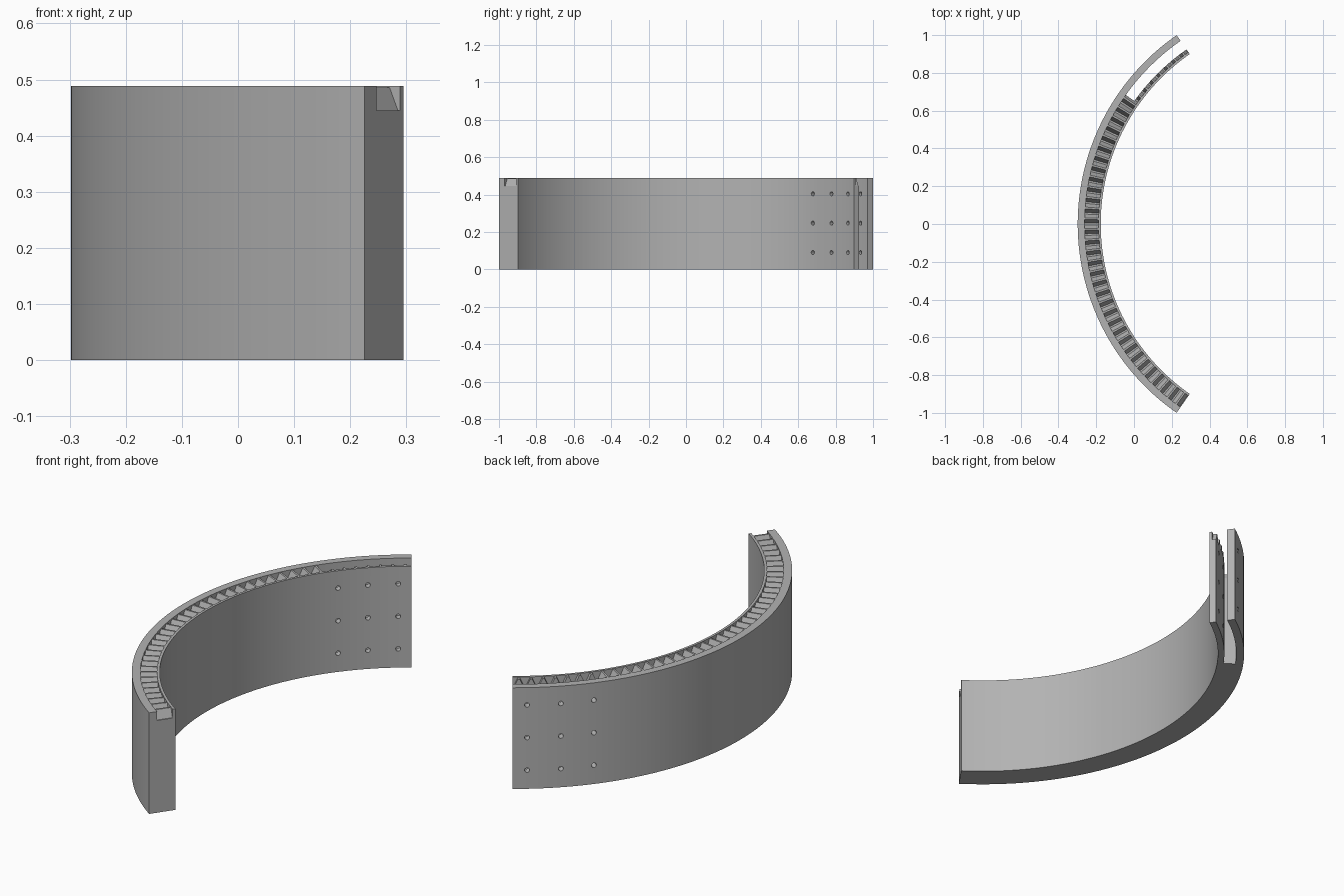
import bpy, bmesh
from math import radians, cos, sin
from mathutils import Matrix, Vector

if "Cube" in bpy.data.objects:
    bpy.data.objects.remove(bpy.data.objects["Cube"])

CX = 0.918                       # centre of the arc
R_OUT, R_IN = 1.216, 1.094       # outer and inner faces
G_OUT, G_IN = 1.179, 1.106       # toothed channel
HALF, HEIGHT = 55.3, 0.488
VALLEY, TIP = 0.445, 0.486
TEETH = 40


def place(r, deg, z):
    a = radians(deg)
    return (CX - r * cos(a), r * sin(a), z)


def sweep(name, sections):
    """Closed solid from a list of (angle, [(radius, height), ...])."""
    bm = bmesh.new()
    rings = [[bm.verts.new(place(r, a, z)) for r, z in prof] for a, prof in sections]
    n = len(rings[0])
    for p, q in zip(rings, rings[1:]):
        for i in range(n):
            j = (i + 1) % n
            bm.faces.new((p[i], p[j], q[j], q[i]))
    bm.faces.new(rings[0])
    bm.faces.new(rings[-1])
    bmesh.ops.recalc_face_normals(bm, faces=bm.faces)
    return finish(name, bm)


def finish(name, bm):
    me = bpy.data.meshes.new(name)
    bm.to_mesh(me)
    bm.free()
    ob = bpy.data.objects.new(name, me)
    bpy.context.collection.objects.link(ob)
    return ob


def cut(target, cutter):
    cutter.hide_render = True
    mod = target.modifiers.new("cut", 'BOOLEAN')
    mod.operation, mod.solver, mod.object = 'DIFFERENCE', 'EXACT', cutter
    bpy.context.view_layer.objects.active = target
    bpy.ops.object.modifier_apply(modifier=mod.name)
    bpy.data.objects.remove(cutter)


# Curved body with a toothed channel along its top
def body_profile(z):
    return [(R_OUT, 0), (R_OUT, HEIGHT), (G_OUT, HEIGHT), (G_OUT, z),
            (G_IN, z), (G_IN, HEIGHT), (R_IN, HEIGHT), (R_IN, 0)]


pitch = 2 * HALF / TEETH
sections = []
for k in range(TEETH):
    start = -HALF + k * pitch
    for part, z in ((0, VALLEY), (0.08, VALLEY), (0.42, TIP), (0.58, TIP), (0.92, VALLEY)):
        sections.append((start + part * pitch, body_profile(z)))
sections.append((HALF, body_profile(VALLEY)))
body = sweep("toothed_arc_body", sections)

# Open gap that splits the rear end into two walls
gap = [(1.124, -0.1), (1.124, 0.6), (G_OUT, 0.6), (G_OUT, -0.1)]
steps = 40
cut(body, sweep("gap_cutter", [(35.4 + 22 * i / steps, gap) for i in range(steps + 1)]))

# Grid of radial holes through both rear walls
bm = bmesh.new()
for deg in (38.3, 45.3, 52.3):
    for z in (0.09, 0.247, 0.404):
        outward = Vector(place(1, deg, 0)) - Vector((CX, 0, 0))
        turn = outward.to_track_quat('Z', 'Y').to_matrix().to_4x4()
        bmesh.ops.create_cone(bm, cap_ends=True, segments=20, radius1=0.011, radius2=0.011,
                              depth=0.3, matrix=Matrix.Translation(place(1.15, deg, z)) @ turn)
cut(body, finish("hole_cutter", bm))

# Plain grey finish
grey = bpy.data.materials.new("plain_grey")
grey.use_nodes = True
colour = (0.45, 0.45, 0.45, 1)
grey.diffuse_color = colour
grey.node_tree.nodes["Principled BSDF"].inputs["Base Color"].default_value = colour
body.data.materials.clear()
body.data.materials.append(grey)

bpy.ops.object.select_all(action='DESELECT')
body.select_set(True)
bpy.context.view_layer.objects.active = body
bpy.ops.object.shade_smooth_by_angle(angle=radians(20))
